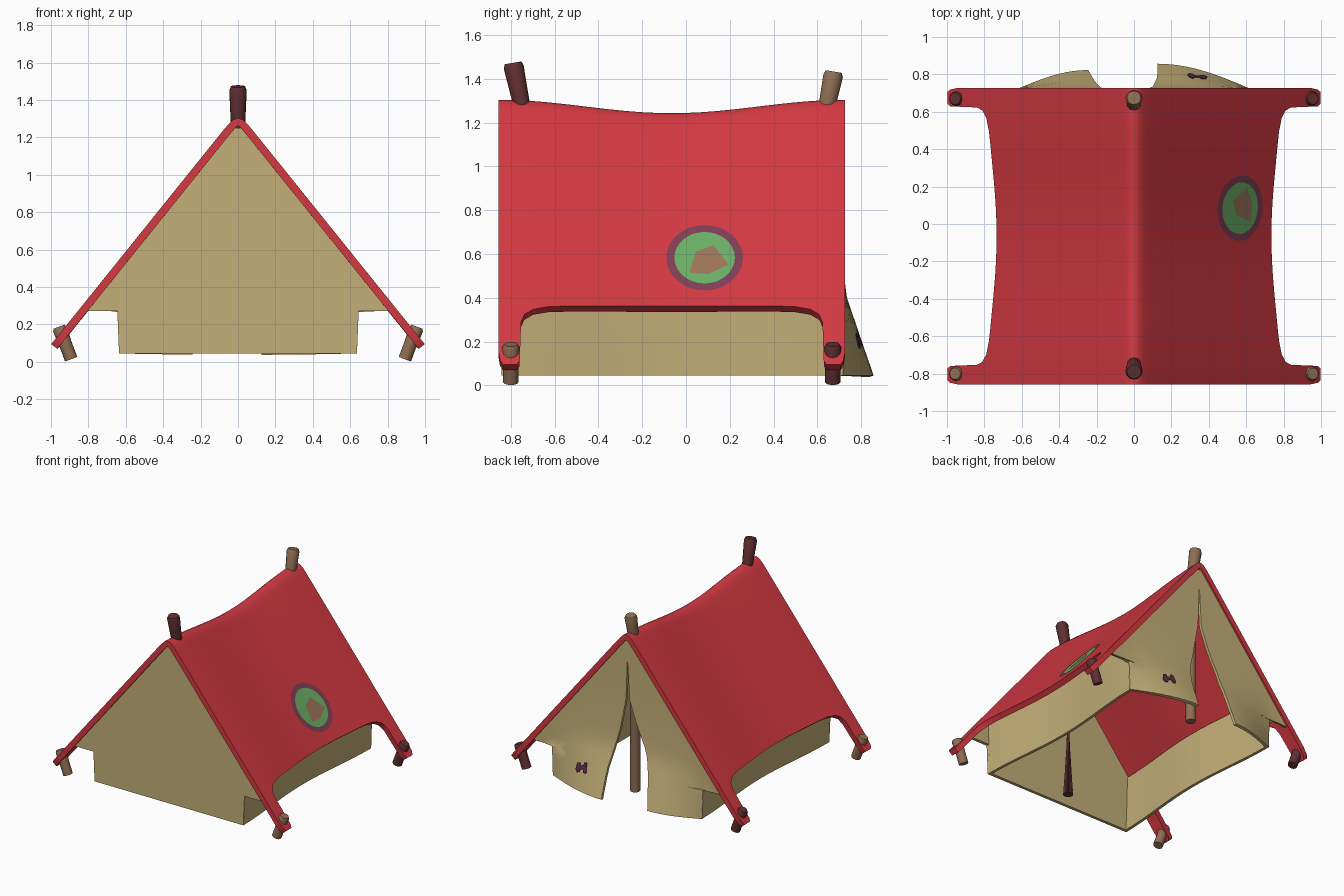
import bpy, bmesh, math
from mathutils import Vector

if "Cube" in bpy.data.objects:
    bpy.data.objects.remove(bpy.data.objects["Cube"])


def material(name, r, g, b):
    m = bpy.data.materials.new(name)
    lin = [((c / 255 + 0.055) / 1.055) ** 2.4 for c in (r, g, b)]
    m.diffuse_color = (*lin, 1)
    m.use_nodes = True
    m.node_tree.nodes["Principled BSDF"].inputs["Base Color"].default_value = m.diffuse_color
    return m


RED = material("red canvas", 212, 57, 66)
TAN = material("tan canvas", 196, 175, 120)
WOOD = material("light wood", 143, 110, 83)
DARK = material("dark wood", 97, 48, 50)
PLUM = material("plum ring", 128, 62, 85)
GREEN = material("green badge", 106, 174, 100)
CLAY = material("clay patch", 156, 116, 88)
VIOLET = material("violet mark", 92, 40, 66)


def make(name, verts, faces, mats, angle=40, thick=0, rule=None):
    """Mesh object, optionally thickened to the inside, smooth by angle."""
    me = bpy.data.meshes.new(name)
    me.from_pydata([tuple(v) for v in verts], [], faces)
    for m in mats:
        me.materials.append(m)
    if rule:
        for p in me.polygons:
            p.material_index = rule(p)
    ob = bpy.data.objects.new(name, me)
    bpy.context.collection.objects.link(ob)
    bpy.ops.object.select_all(action='DESELECT')
    ob.select_set(True)
    bpy.context.view_layer.objects.active = ob
    if thick:
        s = ob.modifiers.new("thickness", 'SOLIDIFY')
        s.thickness, s.offset = thick, -1
        bpy.ops.object.modifier_apply(modifier=s.name)
    bpy.ops.object.shade_smooth_by_angle(angle=math.radians(angle))
    return ob


def grid(name, rows, mat, thick):
    n = len(rows[0])
    faces = [(i * n + j, i * n + j + 1, (i + 1) * n + j + 1, (i + 1) * n + j)
             for i in range(len(rows) - 1) for j in range(n - 1)]
    return make(name, [p for r in rows for p in r], faces, [mat], 40, thick)


def tube(name, pts, radii, mat, sides=12):
    pts = [Vector(p) for p in pts]
    verts = []
    for i, (p, r) in enumerate(zip(pts, radii)):
        d = pts[min(i + 1, len(pts) - 1)] - pts[max(i - 1, 0)]
        q = d.to_track_quat('Z', 'Y')
        for k in range(sides):
            a = 2 * math.pi * k / sides
            verts.append(p + q @ Vector((r * math.cos(a), r * math.sin(a), 0)))
    faces = [tuple(reversed(range(sides))),
             tuple(range(len(verts) - sides, len(verts)))]
    for i in range(len(pts) - 1):
        for k in range(sides):
            k2 = (k + 1) % sides
            faces.append((i * sides + k, i * sides + k2,
                          (i + 1) * sides + k2, (i + 1) * sides + k))
    return make(name, verts, faces, [mat], 50)


def lerp_table(table, v):
    for (a, fa), (b, fb) in zip(table, table[1:]):
        if v <= b:
            return fa + (fb - fa) * max(0, (v - a) / (b - a))
    return table[-1][1]


# Roof: sagging sheet with a rounded ridge and a strap at each corner
MID, HALF, TOP, SLOPE = -0.065, 0.792, 1.336, 1.243


def sag(y):
    return 0.0305 * (1 + math.cos(math.pi * min(1, abs(y - MID) / HALF)))


def roof_x(y, z):
    return (TOP - sag(y) - z) / SLOPE


ends = [(0, .16), (.008, .115), (.022, .095), (.085, .095), (.098, .112),
        (.104, .29), (.12, .325), (.16, .348), (.23, .36)]
ends += [(.23 + (HALF - .23) * k / 8, .362) for k in range(1, 9)]
cols = [(MID - HALF + d, z) for d, z in ends]
cols += [(MID + HALF - d, z) for d, z in reversed(ends[:-1])]
rows = []
for y, ze in cols:
    xe = roof_x(y, ze)
    half = [(.025, 1.295), (.05, 1.272), (.08, TOP - SLOPE * .08)]
    for k in range(1, 9):
        x = .08 + (xe - .08) * k / 8
        half.append((x, TOP - SLOPE * x))
    prof = [(-x, z) for x, z in reversed(half)] + [(0, 1.304)] + half
    rows.append([(x, y, z - sag(y)) for x, z in prof])
grid("roof", rows, RED, .041)

# Front wall: gable panel with a step at each side
right = [(.635, .045), (.645, .272), (.806, .272), (.05, 1.217), (.02, 1.25)]
outline = right + [(-x, z) for x, z in reversed(right)]
make("front_wall", [(x, -.843, z) for x, z in outline],
     [tuple(range(len(outline)))], [TAN], 30, .024)

# Side walls follow the sag of the roof
ys = [-.835 + 1.545 * k / 16 for k in range(17)]
for s, side in ((1, "right"), (-1, "left")):
    order = ys if s > 0 else ys[::-1]
    grid(side + "_wall",
         [[(s * (x - sag(y) / SLOPE), y, z) for y in order]
          for x, z in ((.636, .045), (.645, .272), (.65, .475))], TAN, .022)

# Back wall: two halves whose lower inner corners curl outward as door flaps
CURL = [(.045, 1), (.2, .62), (.4, .14), (.5, .05), (.7, 0)]
OPEN = {1: [(.045, .125), (.25, .125), (.4, .1), (.55, .06), (.8, .012), (1.12, 0)],
        -1: [(.045, .245), (.3, .205), (.45, .165), (.6, .09), (.8, .018), (1.12, 0)]}
FLARE = {1: .142, -1: .108}


def flap_y(s, x, z):
    u = (.64 - x) / (.64 - OPEN[s][0][1])
    u = min(1, max(0, u))
    return .715 + FLARE[s] * lerp_table(CURL, z) * math.sin(u * math.pi / 2)


zs = [.045, .12, .2, .27, .274, .34, .4, .47, .55, .65, .8, .95, 1.12, 1.21, 1.25]
for s, side in ((1, "right"), (-1, "left")):
    rows = []
    for z in zs:
        xi = lerp_table(OPEN[s], z)
        xo = .636 + .04 * (z - .045) if z < .272 else (1.278 - z) / SLOPE
        xs = [xi + (xo - xi) * k / 10 for k in range(11)]
        if s > 0:
            xs.reverse()
        rows.append([(s * x, flap_y(s, x, z), z) for x in xs])
    grid(side + "_door_flap", rows, TAN, .022)

# Small bow-shaped mark on one door flap
bow = [(.285, .20), (.30, .255), (.32, .25), (.328, .225), (.35, .22), (.36, .24),
       (.385, .232), (.392, .18), (.375, .165), (.355, .175), (.348, .195),
       (.325, .20), (.315, .18), (.295, .178)]
make("flap_mark", [(x, flap_y(1, x, z) + .005, z) for x, z in bow],
     [tuple(reversed(range(len(bow))))], [VIOLET], 30, .004)


# Round badge on the right roof slope
def on_roof(y, z, h):
    n = Vector((SLOPE, 0, 1)).normalized()
    return Vector((roof_x(y, z), y, z)) + n * h


N, radii = 32, [.2, .5, .79, 1]
verts, faces = [on_roof(.085, .58, .005)], []
for r in radii:
    for k in range(N):
        a = 2 * math.pi * k / N
        verts.append(on_roof(.085 + .175 * r * math.cos(a),
                             .58 + .149 * r * math.sin(a), .005))
for k in range(N):
    k2 = (k + 1) % N
    faces.append((0, 1 + k, 1 + k2))
    for i in range(len(radii) - 1):
        a, b = 1 + i * N, 1 + (i + 1) * N
        faces.append((a + k, b + k, b + k2, a + k2))
make("roof_badge", verts, faces, [GREEN, PLUM], 40, 0,
     lambda p: 1 if min(p.vertices) > 2 * N else 0)
patch = [(.015, .51), (.1, .503), (.16, .53), (.195, .545), (.125, .635), (.045, .605)]
make("badge_patch", [on_roof(y, z, .0085) for y, z in patch],
     [tuple(range(len(patch)))], [CLAY])

# Tent poles: upright, bent outward where they pass through the ridge
tube("front_pole", [(0, -.72, .06), (0, -.72, 1.1), (0, -.75, 1.28),
                    (0, -.787, 1.455), (0, -.79, 1.473)],
     [.036, .036, .038, .046, .038], DARK)
tube("back_pole", [(0, .62, .06), (0, .62, 1.1), (0, .645, 1.28),
                   (0, .672, 1.415), (0, .675, 1.433)],
     [.036, .036, .039, .045, .037], WOOD)

# Pegs through the four corner straps
for y, end, mat in ((-.8, "front", WOOD), (.67, "back", DARK)):
    for s, side in ((1, "right"), (-1, "left")):
        a, b = Vector((s * .892, y, .014)), Vector((s * .957, y, .188))
        tube(f"{end}_{side}_peg", [a, a.lerp(b, .5), a.lerp(b, .92), b],
             [.035, .035, .039, .031], mat)
